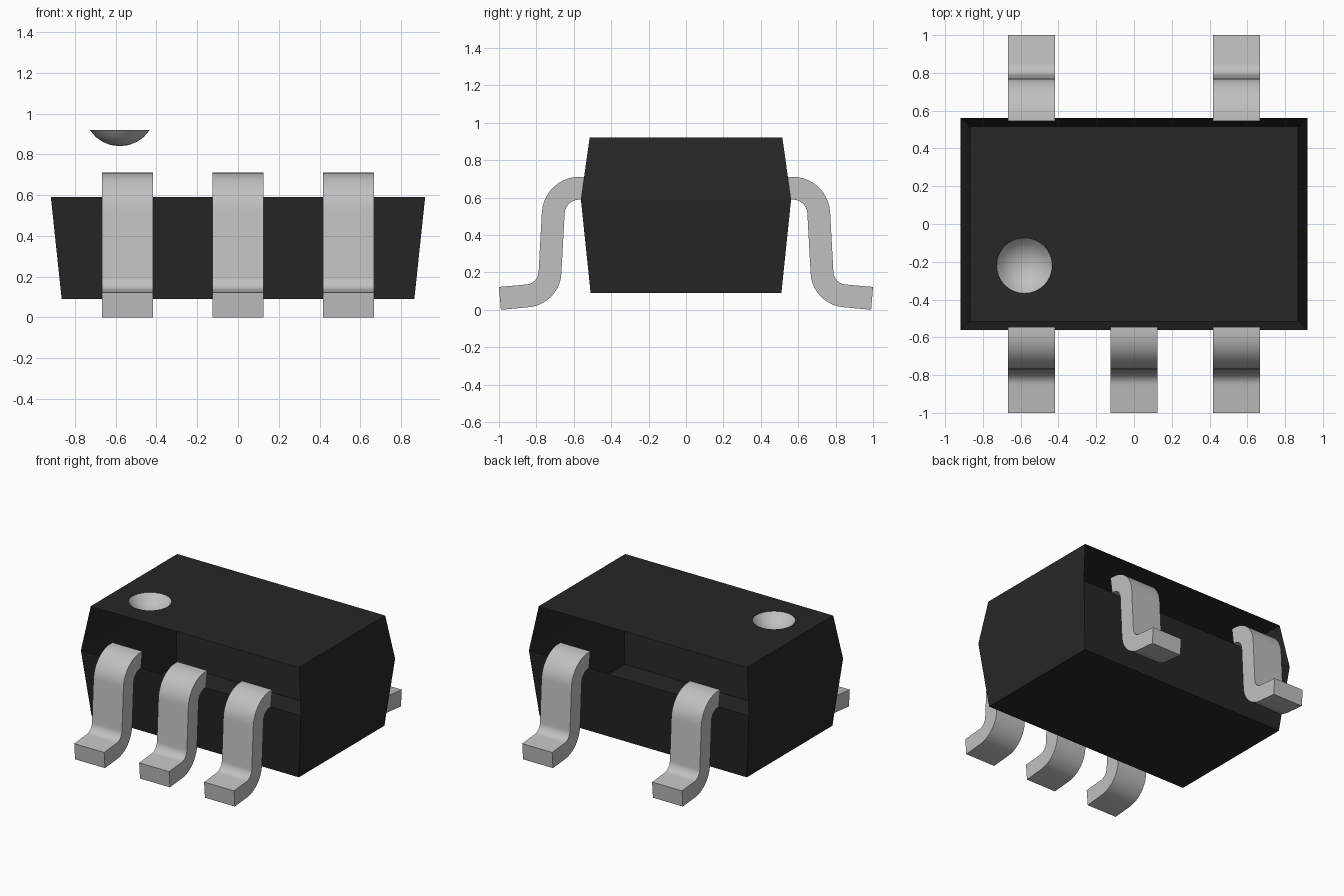
import bpy, bmesh, math

cube = bpy.data.objects.get("Cube")
if cube:
    bpy.data.objects.remove(cube, do_unlink=True)


def material(name, rgb):
    m = bpy.data.materials.new(name)
    m.use_nodes = True
    m.diffuse_color = (*rgb, 1)
    m.node_tree.nodes["Principled BSDF"].inputs["Base Color"].default_value = (*rgb, 1)
    return m


black = material("black plastic", (0.02, 0.02, 0.02))
metal = material("grey metal", (0.53, 0.53, 0.53))


def finish(bm, name, mat, smooth=False):
    mesh = bpy.data.meshes.new(name)
    bm.to_mesh(mesh)
    bm.free()
    mesh.materials.append(mat)
    ob = bpy.data.objects.new(name, mesh)
    bpy.context.collection.objects.link(ob)
    if smooth:
        bpy.ops.object.select_all(action='DESELECT')
        bpy.context.view_layer.objects.active = ob
        ob.select_set(True)
        bpy.ops.object.shade_smooth_by_angle(angle=math.radians(35))
    return ob


DX, DY, DR, DEPTH, TOP = -0.58, -0.22, 0.147, 0.08, 0.92
SEG = 32


def circle(bm, r, z):
    return [bm.verts.new((DX + r * math.cos(2 * math.pi * i / SEG),
                          DY + r * math.sin(2 * math.pi * i / SEG), z)) for i in range(SEG)]


# Body: three rectangular levels; the upper front and back walls are open
bm = bmesh.new()
levels = []
for hx, hy, z in ((0.865, 0.51, 0.09), (0.918, 0.562, 0.59), (0.868, 0.515, TOP)):
    levels.append([bm.verts.new((sx * hx, sy * hy, z))
                   for sx, sy in ((-1, -1), (1, -1), (1, 1), (-1, 1))])
low, mid, high = levels
bm.faces.new(low[::-1])
for a, b, sides in ((low, mid, (0, 1, 2, 3)), (mid, high, (1, 3))):
    for i in sides:
        j = (i + 1) % 4
        bm.faces.new((a[i], a[j], b[j], b[i]))

# Top face with a round hole for the dimple
edges = []
for loop in (high, circle(bm, DR, TOP)):
    for a, b in zip(loop, loop[1:] + loop[:1]):
        edges.append(bm.edges.get((a, b)) or bm.edges.new((a, b)))
filled = bmesh.ops.triangle_fill(bm, edges=edges, use_beauty=True, normal=(0, 0, 1))
for f in filled["geom"]:
    if isinstance(f, bmesh.types.BMFace):
        f.normal_update()
        if f.normal.z < 0:
            f.normal_flip()
finish(bm, "body", black)

# Pin one dimple: a shallow spherical bowl
bm = bmesh.new()
R = (DR ** 2 + DEPTH ** 2) / (2 * DEPTH)
rings = []
for r in (DR, 0.118, 0.085, 0.045):
    rings.append(circle(bm, r, TOP - DEPTH + R - math.sqrt(R * R - r * r)))
for a, b in zip(rings, rings[1:]):
    for i in range(SEG):
        j = (i + 1) % SEG
        bm.faces.new((a[i], a[j], b[j], b[i]))
tip = bm.verts.new((DX, DY, TOP - DEPTH))
for i in range(SEG):
    bm.faces.new((rings[-1][i], rings[-1][(i + 1) % SEG], tip))
finish(bm, "dimple", metal, True)


# Lead profile as (outer, inner) pairs along two opposite bends
def lead_profile(steps=10, half=0.061):
    pairs = [((0.545, 0.711), (0.562, 0.589))]
    for k in range(steps + 1):
        a = math.radians(90 - 87 * k / steps)
        c, s = math.cos(a), math.sin(a)
        pairs.append(tuple((0.57 + r * c, 0.51 + r * s) for r in (0.14 + half, 0.14 - half)))
    for k in range(steps + 1):
        a = math.radians(183 + 82 * k / steps)
        c, s = math.cos(a), math.sin(a)
        pairs.append(tuple((0.857 + r * c, 0.204 + r * s) for r in (0.13 - half, 0.13 + half)))
    pairs.append(((1.0, 0.122), (0.99, 0.0)))
    return pairs


def lead(name, x, side, half_width=0.125):
    bm = bmesh.new()
    sections = []
    for outer, inner in lead_profile():
        sections.append([bm.verts.new((x + sx * half_width, side * y, z))
                         for sx, (y, z) in ((-1, outer), (1, outer), (1, inner), (-1, inner))])
    for a, b in zip(sections, sections[1:]):
        for i in range(4):
            j = (i + 1) % 4
            face = (a[i], a[j], b[j], b[i])
            bm.faces.new(face if side > 0 else face[::-1])
    cap = sections[-1]
    bm.faces.new(cap if side > 0 else cap[::-1])
    finish(bm, name, metal, True)


# Three leads in front, two at the back
for name, x, side in (("front_right_lead", -0.542, -1), ("front_middle_lead", 0, -1),
                      ("front_left_lead", 0.542, -1), ("back_right_lead", -0.542, 1),
                      ("back_left_lead", 0.542, 1)):
    lead(name, x, side)
